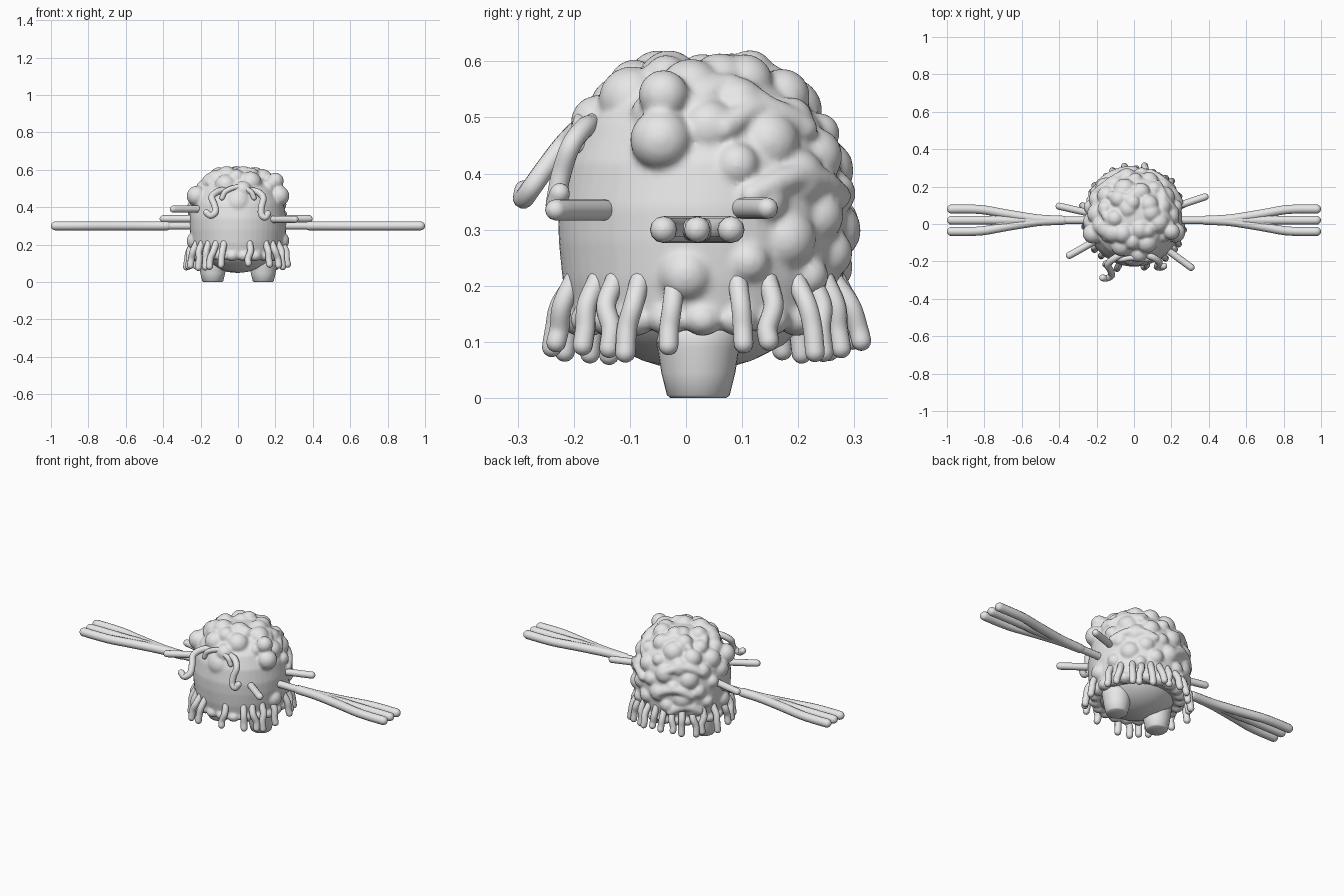
import bpy, bmesh, random
from math import sin, cos, pi, radians, sqrt
from mathutils import Vector, Matrix

cube = bpy.data.objects.get("Cube")
if cube:
    bpy.data.objects.remove(cube)
random.seed(4)

clay = bpy.data.materials.new("clay grey")
clay.use_nodes = True
clay.diffuse_color = (0.8, 0.8, 0.8, 1)
clay.node_tree.nodes["Principled BSDF"].inputs["Base Color"].default_value = (0.8, 0.8, 0.8, 1)

CENTRE = Vector((0, 0.03, 0))
PROFILE = [(0.0, 0.14), (0.19, 0.125), (0.225, 0.125), (0.238, 0.15), (0.25, 0.21),
           (0.257, 0.28), (0.258, 0.34), (0.245, 0.42), (0.215, 0.49), (0.16, 0.55),
           (0.08, 0.59), (0.0, 0.6)]


def finish(name, mesh):
    obj = bpy.data.objects.new(name, mesh)
    bpy.context.collection.objects.link(obj)
    mesh.materials.clear()
    mesh.materials.append(clay)
    mesh.shade_smooth()
    return obj


def from_bmesh(name, bm):
    bmesh.ops.recalc_face_normals(bm, faces=bm.faces[:])
    mesh = bpy.data.meshes.new(name)
    bm.to_mesh(mesh)
    bm.free()
    return finish(name, mesh)


def catmull(pts, steps=6):
    pts = [Vector(p) for p in pts]
    pts = [2 * pts[0] - pts[1]] + pts + [2 * pts[-1] - pts[-2]]
    out = []
    for a, b, c, d in zip(pts, pts[1:], pts[2:], pts[3:]):
        for i in range(steps):
            t = i / steps
            out.append(0.5 * (2 * b + (c - a) * t + (2 * a - 5 * b + 4 * c - d) * t * t
                              + (3 * b - a - 3 * c + d) * t ** 3))
    return out + [pts[-2]]


def tube_mesh(name, pts, r):
    """Smooth round-ended tube through the points."""
    path = catmull(pts)
    tail, tip = (path[0] - path[1]).normalized(), (path[-1] - path[-2]).normalized()
    caps = [i * pi / 2 / 5 for i in range(1, 6)]
    rings = [(path[0] + tail * r * sin(a), max(cos(a), 0.02)) for a in reversed(caps)]
    rings += [(p, 1) for p in path]
    rings += [(path[-1] + tip * r * sin(a), max(cos(a), 0.02)) for a in caps]
    curve = bpy.data.curves.new(name, "CURVE")
    curve.dimensions = "3D"
    curve.bevel_depth = r
    curve.bevel_resolution = 4
    curve.use_fill_caps = True
    spline = curve.splines.new("POLY")
    spline.points.add(len(rings) - 1)
    for point, (co, radius) in zip(spline.points, rings):
        point.co = (*co, 1)
        point.radius = radius
    helper = bpy.data.objects.new(name, curve)
    bpy.context.collection.objects.link(helper)
    mesh = bpy.data.meshes.new_from_object(helper.evaluated_get(bpy.context.evaluated_depsgraph_get()))
    bpy.data.objects.remove(helper)
    return mesh


def tube(name, pts, r):
    return finish(name, tube_mesh(name, pts, r))


def revolve(bm, profile, centre, segments=48):
    verts = [bm.verts.new((r, 0, z)) for r, z in profile]
    edges = [bm.edges.new(pair) for pair in zip(verts, verts[1:])]
    out = bmesh.ops.spin(bm, geom=verts + edges, cent=(0, 0, 0), axis=(0, 0, 1),
                         angle=2 * pi, steps=segments)
    bmesh.ops.remove_doubles(bm, verts=bm.verts[:], dist=0.0005)
    bmesh.ops.recalc_face_normals(bm, faces=bm.faces[:])
    bmesh.ops.translate(bm, verts=bm.verts[:], vec=centre)


def ball(bm, co, size):
    size = size if isinstance(size, tuple) else (size,) * 3
    m = Matrix.Translation(co) @ Matrix.Diagonal((*size, 1))
    bmesh.ops.create_icosphere(bm, subdivisions=3, radius=1, matrix=m)


def skin(angle, z, out=0.0):
    """Point on the shell at an azimuth and height."""
    for (r0, z0), (r1, z1) in zip(PROFILE[2:], PROFILE[3:]):
        if z0 <= z <= z1:
            r = r0 + (r1 - r0) * (z - z0) / (z1 - z0)
            break
    return CENTRE + Vector(((r + out) * cos(angle), (r + out) * sin(angle), z))


# Shaggy shell: smooth dome with soft lumps and wavy locks
bm = bmesh.new()
revolve(bm, PROFILE, CENTRE)
for i in range(75):
    z = 0.2 + 0.38 * (i + 0.5) / 75
    angle = i * 2.39996
    front = -sin(angle)
    if front > 0.2 and z < 0.49 or front > -0.25 and z < 0.38:
        continue
    r = random.uniform(0.035, 0.062)
    ball(bm, skin(angle, z, 0.014 - r * 0.8), r)
for x, y, z, r in [(0.22, -0.045, 0.46, 0.055), (0.2, -0.04, 0.54, 0.045), (0.225, 0, 0.22, 0.05),
                   (-0.225, 0, 0.22, 0.05), (-0.22, -0.05, 0.46, 0.055), (-0.14, -0.03, 0.53, 0.055),
                   (-0.06, -0.05, 0.565, 0.055), (0.03, -0.03, 0.565, 0.055), (0.09, 0.06, 0.56, 0.055),
                   (-0.03, 0.08, 0.56, 0.055), (0, -0.145, 0.42, 0.082)]:
    ball(bm, (x, y, z), r)
for start, z, sweep in [(20, 0.36, 50), (55, 0.48, -45), (95, 0.3, 40), (150, 0.42, -50),
                        (75, 0.54, 60), (160, 0.53, 55), (-5, 0.52, 40), (110, 0.2, 35)]:
    lock = [skin(radians(start + sweep * t / 4), z + 0.035 * sin(t * pi / 4), 0.002) for t in range(5)]
    mesh = tube_mesh("lock", lock, 0.024)
    bm.from_mesh(mesh)
    bpy.data.meshes.remove(mesh)
# Scalloped hem
for i in range(22):
    ball(bm, skin(i * 2 * pi / 22, 0.14, -0.012), (0.036, 0.036, 0.03))
shell = from_bmesh("shaggy_shell", bm)
remesh = shell.modifiers.new("blend", "REMESH")
remesh.mode = "VOXEL"
remesh.voxel_size = 0.007
remesh.use_smooth_shade = True
smooth = shell.modifiers.new("soften", "SMOOTH")
smooth.factor = 0.5
smooth.iterations = 6

# Round underbody
bm = bmesh.new()
ball(bm, CENTRE + Vector((0, -0.01, 0.22)), (0.232, 0.225, 0.172))
from_bmesh("underbody", bm)

# Fringe of hanging tendrils around the hem
for i, deg in enumerate([-75, -52, -41, -28, -12, 15, 29, 44, 54, 66, 77, 89, 101, 112, 124,
                         137, 151, 167, 186, 203, 217, 229, 241, 252]):
    a = radians(deg)
    tip_z = random.uniform(0.075, 0.105)
    flare = random.uniform(0.012, 0.035)
    bend = a + random.uniform(-0.06, 0.06)
    path = [skin(a, 0.21, -0.012), skin(a, 0.165, 0.012 + flare / 2)]
    for z, out in [(0.125, flare + 0.008), (tip_z, flare + 0.014)]:
        p = skin(bend, 0.16, out)
        path.append(Vector((p.x, p.y, z)))
    tube(f"fringe_tendril_{i + 1}", path, 0.018)

# Stubby legs
for name, x in [("right_leg", -0.135), ("left_leg", 0.135)]:
    bm = bmesh.new()
    revolve(bm, [(0, 0), (0.05, 0), (0.056, 0.005), (0.066, 0.045), (0.073, 0.09),
                 (0.08, 0.14), (0, 0.15)], (x, 0.022, 0), 32)
    from_bmesh(name, bm)

# Long arms, each with a flat palm and three fingers
for side, s in [("right", -1), ("left", 1)]:
    tube(f"{side}_arm", [(s * 0.2, 0.02, 0.3), (s * 0.38, 0.02, 0.3), (s * 0.6, 0.02, 0.3)], 0.02)
    for label, d in [("front", -1), ("middle", 0), ("back", 1)]:
        tube(f"{side}_{label}_finger",
             [(s * x, 0.02 + d * y, 0.3) for x, y in
              [(0.38, 0), (0.5, 0.006), (0.6, 0.02), (0.7, 0.037), (0.8, 0.055), (0.88, 0.06), (0.976, 0.06)]],
             0.024 if d else 0.0235)
    bm = bmesh.new()
    ball(bm, (s * 0.66, 0.02, 0.3), (0.13, 0.042, 0.021))
    from_bmesh(f"{side}_palm", bm)

# Straight body spikes
for name, base, tip in [("front_left_spike", (0.18, -0.14, 0.335), (0.305, -0.232, 0.335)),
                        ("back_left_spike", (0.2, 0.085, 0.338), (0.38, 0.145, 0.338)),
                        ("front_right_spike", (-0.18, -0.075, 0.39), (-0.345, -0.168, 0.39)),
                        ("back_right_spike", (-0.2, 0.05, 0.338), (-0.4, 0.095, 0.338))]:
    tube(name, [base, tip], 0.019)

# Brow ridge and curling feelers on the face
tube("brow_ridge", [(-0.085, -0.19, 0.45), (-0.065, -0.19, 0.485), (0, -0.18, 0.508),
                    (0.065, -0.19, 0.485), (0.085, -0.19, 0.45)], 0.014)
tube("right_feeler", [(-0.05, -0.155, 0.485), (-0.1, -0.18, 0.487), (-0.14, -0.215, 0.455),
                      (-0.125, -0.25, 0.41), (-0.12, -0.275, 0.375), (-0.145, -0.29, 0.355),
                      (-0.168, -0.288, 0.37)], 0.018)
tube("left_feeler", [(0.04, -0.15, 0.515), (0.065, -0.165, 0.49), (0.105, -0.18, 0.482),
                     (0.135, -0.205, 0.45), (0.125, -0.222, 0.4), (0.125, -0.23, 0.36),
                     (0.145, -0.232, 0.345), (0.16, -0.225, 0.365)], 0.018)
